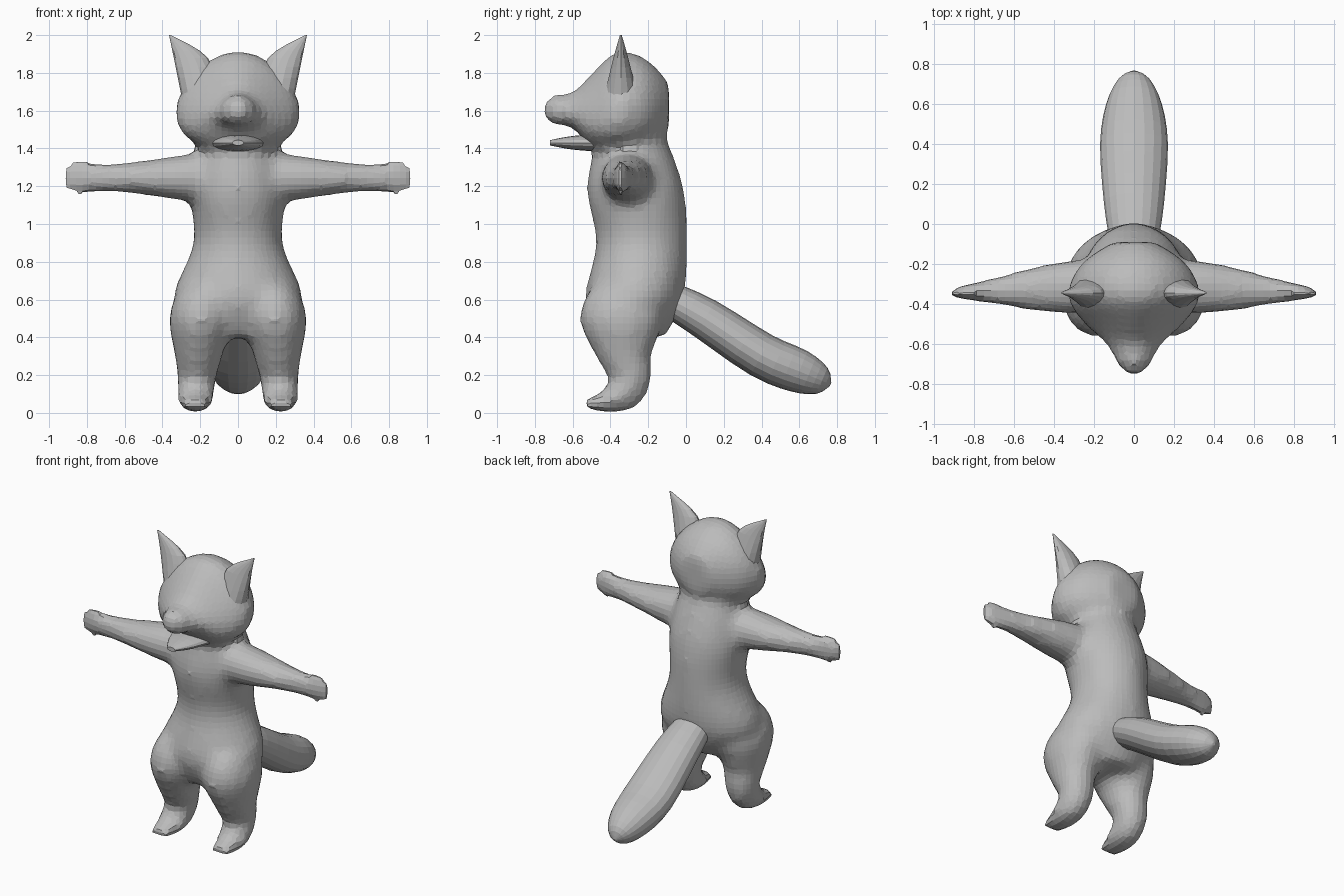
import bpy, bmesh, math
from mathutils import Vector

cube = bpy.data.objects.get("Cube")
if cube:
    bpy.data.objects.remove(cube, do_unlink=True)

X, Y, Z = Vector((1, 0, 0)), Vector((0, 1, 0)), Vector((0, 0, 1))
PAD = 0.006  # makes up for the shrinkage of the softened skin

grey = bpy.data.materials.new("plain grey")
grey.use_nodes = True
grey.diffuse_color = (0.5, 0.5, 0.5, 1)
grey.node_tree.nodes["Principled BSDF"].inputs["Base Color"].default_value = grey.diffuse_color


def refine(rows, steps):
    """Smooth spline through a few rows of values."""
    last = len(rows) - 1
    result = []
    for i in range(last):
        near = [rows[min(max(i + offset, 0), last)] for offset in (-1, 0, 1, 2)]
        for step in range(steps):
            t = step / steps
            row = []
            for p, q, r, s in zip(*near):
                slope_in, slope_out = (r - p) / 2, (s - q) / 2
                bend = 3 * (r - q) - 2 * slope_in - slope_out
                twist = slope_in + slope_out - 2 * (r - q)
                row.append(q + t * (slope_in + t * (bend + t * twist)))
            result.append(row)
    result.append(list(rows[-1]))
    return result


def loft(bm, rings, across, along=None, sides=20, pad=0, flip=1):
    """Closed tube through rings of centre, half width, half height and taper."""
    loops = []
    for i, (centre, width, height, taper) in enumerate(rings):
        before = rings[max(i - 1, 0)][0]
        after = rings[min(i + 1, len(rings) - 1)][0]
        tangent = along or (after - before).normalized()
        up = tangent.cross(across).normalized()
        loop = []
        for k in range(sides):
            angle = math.tau * k / sides
            c, s = math.cos(angle), math.sin(angle)
            point = centre + across * (width + pad) * c * (1 - taper * s) + up * (height + pad) * s
            loop.append(bm.verts.new((point.x * flip, point.y, point.z)))
        loops.append(loop)
    faces = [bm.faces.new(loops[0]), bm.faces.new(loops[-1])]
    for low, high in zip(loops, loops[1:]):
        for k in range(sides):
            n = (k + 1) % sides
            faces.append(bm.faces.new((low[k], low[n], high[n], high[k])))
    bmesh.ops.recalc_face_normals(bm, faces=faces)


def finish(name, bm):
    """Turn the built shape into a named, flat-shaded object."""
    mesh = bpy.data.meshes.new(name)
    bm.to_mesh(mesh)
    bm.free()
    mesh.materials.append(grey)
    obj = bpy.data.objects.new(name, mesh)
    bpy.context.collection.objects.link(obj)
    return obj


body = bmesh.new()

# Torso: height, front, back, half width
torso = [(1.5, -.45, -.13, .18), (1.2, -.52, -.02, .25), (.9, -.47, 0, .23),
         (.6, -.53, -.02, .34), (.4, -.45, -.12, .2)]
torso_rings = [(Vector((0, (front + back) / 2, z)), width, (back - front) / 2, 0)
               for z, front, back, width in refine(torso, 4)]
loft(body, torso_rings, X, Z, pad=PAD)

# Head and upper muzzle: depth, top, bottom, half width; the sides pinch in over the snout
head = [(-.09, 1.74, 1.5, .1), (-.2, 1.86, 1.4, .26), (-.36, 1.91, 1.38, .32),
        (-.5, 1.79, 1.41, .23), (-.6, 1.69, 1.52, .13), (-.7, 1.68, 1.53, .08),
        (-.76, 1.63, 1.57, .02)]
head_rows = refine(head, 3)
head_rings = []
for i, (y, top, bottom, width) in enumerate(head_rows):
    pinch = 0.35 * math.sin(math.pi * i / len(head_rows)) ** 2
    head_rings.append((Vector((0, y, (top + bottom) / 2)), width, (top - bottom) / 2, pinch))
loft(body, head_rings, X, -Y, sides=24, pad=PAD)

# Arms: reach, half depth, half height
arm = [(.1, .13, .13), (.3, .13, .115), (.5, .105, .085), (.7, .06, .07),
       (.85, .03, .09), (.93, .01, .04)]
arm_rings = [(Vector((x, -.3 - x / 20, 1.245)), depth, height, 0)
             for x, depth, height in refine(arm, 4)]

# Legs and feet, bending forward at the ankle: depth, height, half width, half thickness
leg = [(-.33, .64, .13, .17), (-.34, .5, .165, .22), (-.32, .3, .12, .14),
       (-.29, .2, .1, .105), (-.33, .11, .09, .1), (-.42, .06, .085, .055),
       (-.53, .045, .065, .02)]
leg_rings = [(Vector((.23 - .07 * z, y, z)), width, thickness, 0)
             for y, z, width, thickness in refine(leg, 3)]

for side in (1, -1):
    loft(body, arm_rings, Y, X, pad=PAD, flip=side)
    loft(body, leg_rings, X, pad=PAD, flip=side)

# Fuse torso, head and limbs into one soft-jointed skin with flat facets
skin = finish("body", body)
fuse = skin.modifiers.new("fuse", "REMESH")
fuse.mode = "VOXEL"
fuse.voxel_size = 0.035
relax = skin.modifiers.new("relax", "SMOOTH")
relax.factor = 0.5
relax.iterations = 4

# Lower jaw: depth, half width, half height
jaw = [(-.42, .16, .05), (-.6, .1, .036), (-.72, .03, .014)]
jaw_rings = [(Vector((0, y, 1.43)), width, height, 0) for y, width, height in refine(jaw, 4)]
jaw_mesh = bmesh.new()
loft(jaw_mesh, jaw_rings, X, -Y, sides=16)
finish("lower_jaw", jaw_mesh)

# Pointed ears: sideways, height, half width, half thickness
ear = [(.2, 1.68, .1, .09), (.25, 1.88, .09, .04), (.36, 2, .005, .005)]
ear_rings = [(Vector((x, -.345, z)), width, thickness, 0)
             for x, z, width, thickness in refine(ear, 4)]
for side, name in ((1, "left_ear"), (-1, "right_ear")):
    ear_mesh = bmesh.new()
    loft(ear_mesh, ear_rings, X, Z, sides=14, flip=side)
    finish(name, ear_mesh)

# Bushy tail: depth, height, half width, half thickness
tail = [(-.1, .61, .12, .09), (.1, .5, .15, .11), (.4, .305, .17, .12),
        (.6, .22, .14, .115), (.72, .17, .08, .075), (.765, .15, .01, .01)]
tail_rings = [(Vector((0, y, z)), width, thickness, 0)
              for y, z, width, thickness in refine(tail, 3)]
tail_mesh = bmesh.new()
loft(tail_mesh, tail_rings, X)
finish("tail", tail_mesh)
